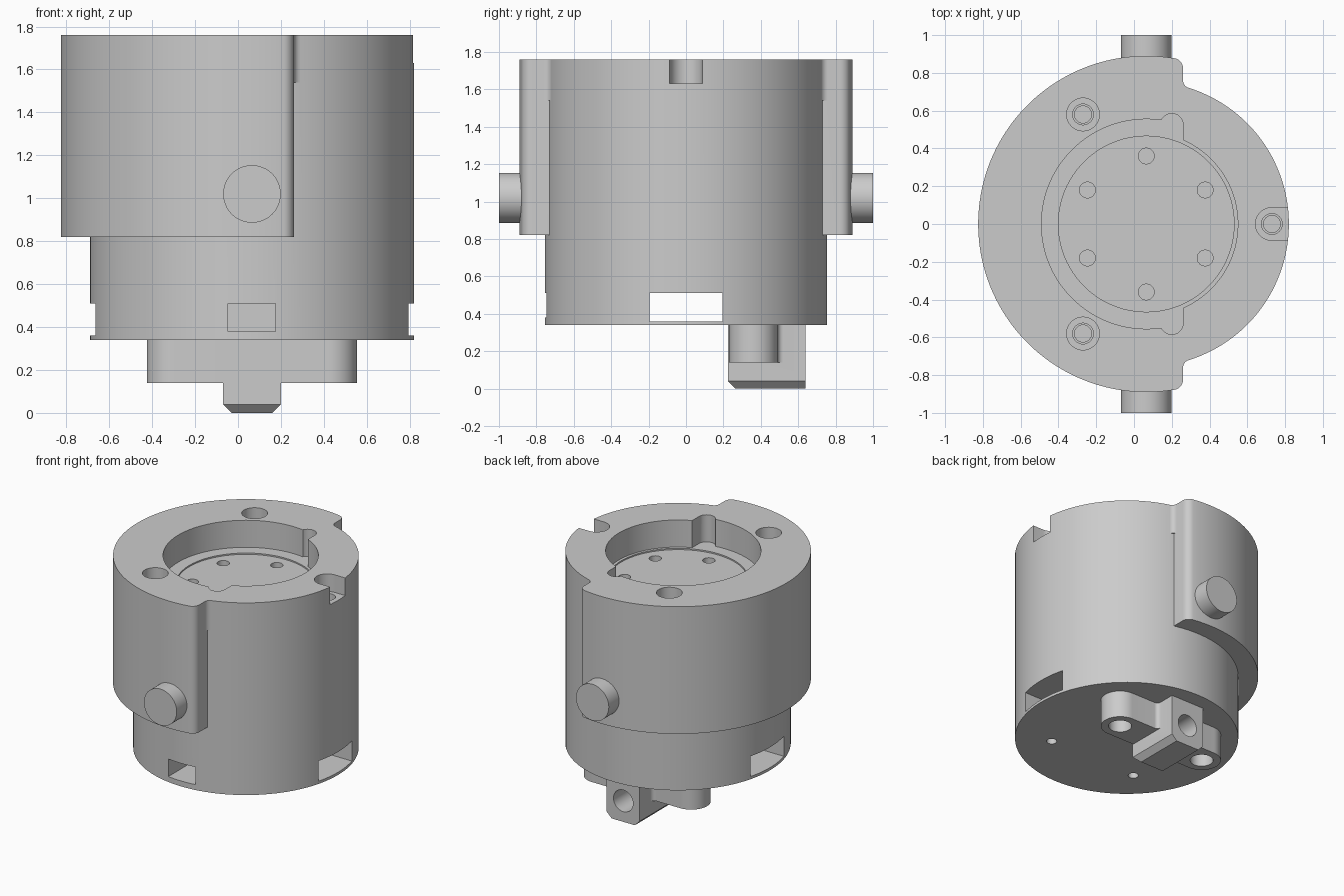
import bpy, bmesh
from math import sin, cos, radians, sqrt, atan2, degrees

if "Cube" in bpy.data.objects:
    bpy.data.objects.remove(bpy.data.objects["Cube"])

CX = 0.065  # x of the main axis


def arc(cx, cy, r, a0, a1, n):
    return [(cx + r * cos(radians(a0 + (a1 - a0) * i / n)),
             cy + r * sin(radians(a0 + (a1 - a0) * i / n))) for i in range(n + 1)]


def prism(name, pts, lo, hi, axis='z'):
    """Extrude a 2D outline between lo and hi along an axis."""
    place = {'x': lambda a, b, t: (t, a, b),
             'y': lambda a, b, t: (a, t, b),
             'z': lambda a, b, t: (a, b, t)}[axis]
    bm = bmesh.new()
    low = [bm.verts.new(place(a, b, lo)) for a, b in pts]
    top = [bm.verts.new(place(a, b, hi)) for a, b in pts]
    bm.faces.new(low)
    bm.faces.new(top)
    n = len(pts)
    for i in range(n):
        j = (i + 1) % n
        bm.faces.new((low[i], low[j], top[j], top[i]))
    bmesh.ops.recalc_face_normals(bm, faces=bm.faces)
    mesh = bpy.data.meshes.new(name)
    bm.to_mesh(mesh)
    bm.free()
    ob = bpy.data.objects.new(name, mesh)
    bpy.context.collection.objects.link(ob)
    return ob


def cyl(name, x, y, r, lo, hi, axis='z', n=32):
    return prism(name, arc(x, y, r, 0, 360 - 360 / n, n - 1), lo, hi, axis)


def box(name, a0, a1, b0, b1, lo, hi, axis='z'):
    return prism(name, [(a0, b0), (a1, b0), (a1, b1), (a0, b1)], lo, hi, axis)


def combine(target, tool, op='DIFFERENCE'):
    mod = target.modifiers.new('bool', 'BOOLEAN')
    mod.operation, mod.solver, mod.object = op, 'EXACT', tool
    bpy.context.view_layer.objects.active = target
    bpy.ops.object.modifier_apply(modifier=mod.name)
    bpy.data.objects.remove(tool, do_unlink=True)


def smooth(ob):
    bpy.ops.object.select_all(action='DESELECT')
    ob.select_set(True)
    bpy.context.view_layer.objects.active = ob
    bpy.ops.object.shade_smooth_by_angle(angle=radians(30))


# Main round body
body = cyl('body', CX, 0, 0.755, 0.34, 1.76, n=128)

# Thicker sleeve wrapping the left side, with rounded ends
ey = sqrt(0.835 ** 2 - 0.14 ** 2)
ea = degrees(atan2(ey, 0.14))
half = [(0.26, 0.5)] + arc(0.205, ey, 0.055, 0, ea, 8)
sleeve = half + arc(CX, 0, 0.89, ea, 360 - ea, 96)[1:-1] + [(x, -y) for x, y in reversed(half)]
combine(body, prism('sleeve', sleeve, 0.82, 1.76), 'UNION')

# Small concave fillets between sleeve ends and body, near the top
fy = sqrt(0.795 ** 2 - 0.235 ** 2)
fa = degrees(atan2(fy, 0.235))
fillet = [(0.23, 0.65), (0.23, fy)] + arc(0.30, fy, 0.04, 180, 180 + fa, 8)
for s in (1, -1):
    combine(body, prism('fillet', [(x, s * y) for x, y in fillet], 1.54, 1.76), 'UNION')

# Top recess: large arc on the left, smaller circle on the right, two ears
FLOOR = 1.56
a = degrees(atan2(sqrt(0.555 ** 2 - 0.135 ** 2), 0.135))
recess = prism('recess', arc(CX, 0, 0.555, a, 360 - a, 72), FLOOR, 1.8)
combine(recess, cyl('right_part', CX, 0, 0.485, FLOOR, 1.8, n=96), 'UNION')
for s in (1, -1):
    ear = arc(0.2, 0.525, 0.06, 0, 180, 16) + [(0.14, 0.35), (0.26, 0.35)]
    combine(recess, prism('ear', [(x, s * y) for x, y in ear], FLOOR, 1.8), 'UNION')
combine(body, recess)
combine(body, cyl('disc_step', CX, 0, 0.465, FLOOR - 0.01, 1.6, n=96))

# Ring of six holes in the recess floor
for i in range(6):
    t = radians(30 + 60 * i)
    combine(body, cyl('floor_hole', CX + 0.36 * cos(t), 0.36 * sin(t), 0.042, 1.4, 1.6, n=24))

# Three counterbored screw holes; the right one opens to the side
for x, y in ((-0.27, 0.58), (-0.27, -0.58), (0.73, 0)):
    combine(body, cyl('counterbore', x, y, 0.087, 1.63, 1.8))
    combine(body, cyl('screw_hole', x, y, 0.055, 1.58, 1.7))
    combine(body, cyl('screw_hole_deep', x, y, 0.045, 1.35, 1.65))
combine(body, box('side_slot', 0.73, 0.9, -0.087, 0.087, 1.63, 1.8))

# Channels near the base: one straight through left-right, one from the front
combine(body, box('cross_channel', -0.9, 1.0, -0.195, 0.195, 0.36, 0.51))
combine(body, box('front_channel', -0.047, 0.175, -0.9, -0.15, 0.38, 0.51))

# Screw holes in the underside
for x in (-0.36, 0.36):
    combine(body, cyl('base_hole', CX + x, -0.36, 0.035, 0.3, 0.46, n=24))
smooth(body)

# Side pins
for s, label in ((-1, 'front_pin'), (1, 'back_pin')):
    lo, hi = sorted((s * 0.86, s * 1.0))
    smooth(cyl(label, CX, 1.02, 0.134, lo, hi, 'y', 64))

# Foot: rounded flange with fillets towards the middle block
side = arc(CX + 0.36, 0.36, 0.13, -90, 90, 24) + arc(CX + 0.165, 0.52, 0.03, 270, 180, 6)
flange = side + [(2 * CX - x, y) for x, y in reversed(side)]
foot = prism('foot', flange, 0.14, 0.345)

# Middle block with chamfered lower edges
block = prism('block', [(CX - 0.135, 0.345), (CX - 0.135, 0.04), (CX - 0.095, 0),
                        (CX + 0.095, 0), (CX + 0.135, 0.04), (CX + 0.135, 0.345)],
              0.225, 0.64, 'y')
combine(block, prism('chamfer', [(0.215, 0.05), (0.275, -0.01), (0.215, -0.01)], -0.3, 0.4, 'x'))
combine(foot, block, 'UNION')

# Foot holes: two mounting holes from below, one into the back face
for x in (-0.36, 0.36):
    combine(foot, cyl('mount_hole', CX + x, 0.36, 0.078, 0.1, 0.28))
combine(foot, cyl('back_hole', CX, 0.155, 0.08, 0.35, 0.7, 'y'))
smooth(foot)
